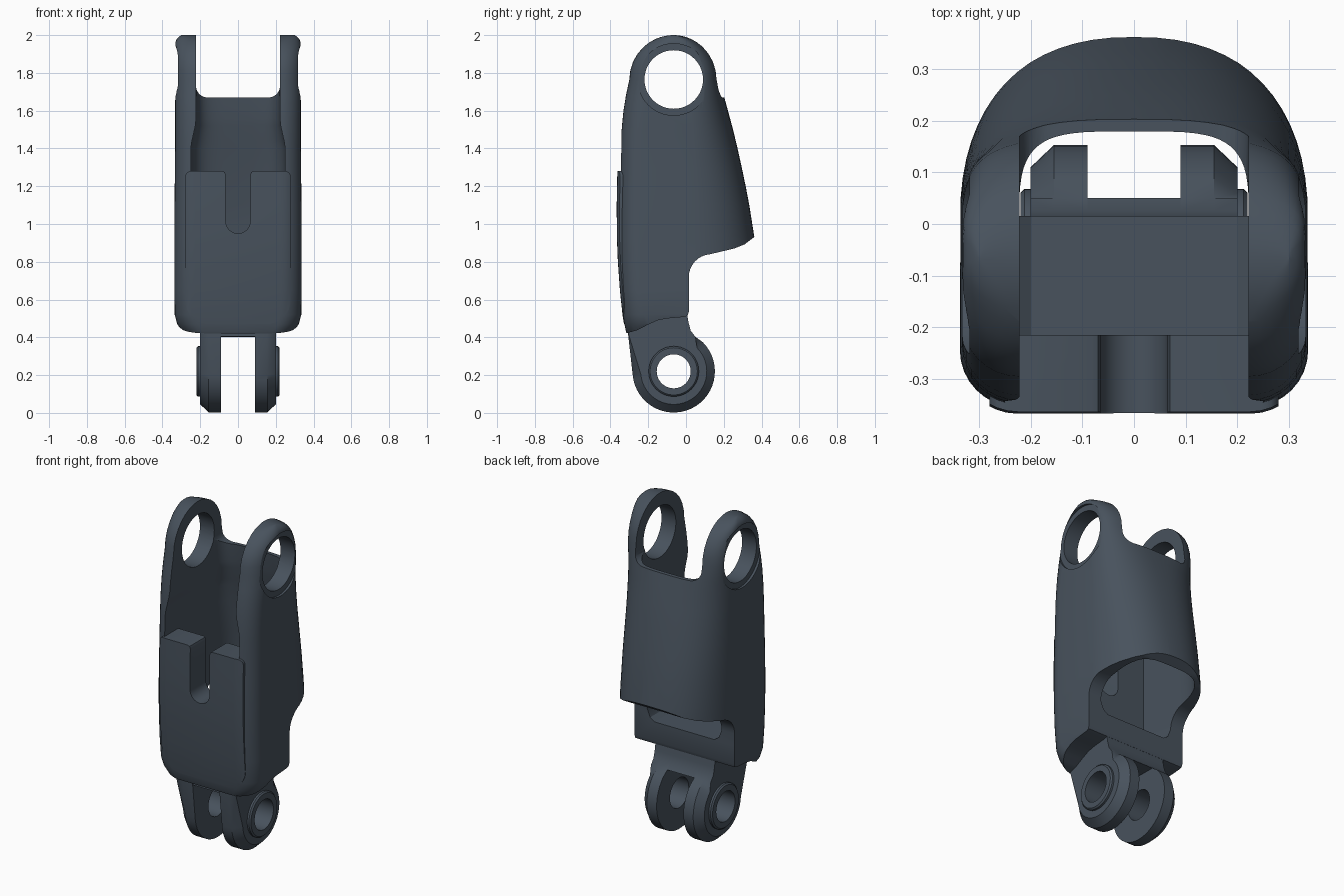
import bpy, bmesh
from math import sin, cos, pi, radians

if "Cube" in bpy.data.objects:
    bpy.data.objects.remove(bpy.data.objects["Cube"])

mat = bpy.data.materials.new("slate")
mat.diffuse_color = (0.065, 0.085, 0.11, 1)
mat.use_nodes = True
mat.node_tree.nodes["Principled BSDF"].inputs["Base Color"].default_value = mat.diffuse_color


def loft(name, rings):
    """Closed solid skinned through rings with equal point counts."""
    bm = bmesh.new()
    vs = [[bm.verts.new(p) for p in ring] for ring in rings]
    n = len(vs[0])
    for a, b in zip(vs, vs[1:]):
        for i in range(n):
            j = (i + 1) % n
            bm.faces.new((a[i], a[j], b[j], b[i]))
    bm.faces.new(vs[0])
    bm.faces.new(vs[-1])
    bmesh.ops.recalc_face_normals(bm, faces=bm.faces)
    me = bpy.data.meshes.new(name)
    bm.to_mesh(me)
    bm.free()
    ob = bpy.data.objects.new(name, me)
    bpy.context.collection.objects.link(ob)
    me.materials.append(mat)
    return ob


def prism(name, pts, axis, a, b):
    """Extrude a 2D profile along X (profile is y,z) or Y (profile is x,z)."""
    put = (lambda p, t: (t, p[0], p[1])) if axis == 'X' else (lambda p, t: (p[0], t, p[1]))
    return loft(name, [[put(p, t) for p in pts] for t in (a, b)])


def arc(cx, cy, r, a0, a1, n):
    return [(cx + r * cos(radians(a0 + (a1 - a0) * i / n)),
             cy + r * sin(radians(a0 + (a1 - a0) * i / n))) for i in range(n + 1)]


def circle(cx, cy, r, n=48):
    return arc(cx, cy, r, 0, 360, n)[:-1]


def mirrored(half):
    """Complete an outline whose first and last points may lie on x = 0."""
    return half + [(-x, y) for x, y in reversed(half) if x > 1e-6]


def section(z, w, yf, yb, y0, n):
    """Horizontal section: rounded front corners, superellipse back."""
    r = min(0.11, 0.9 * (y0 - yf))
    half = [(0, yf)] + arc(w - r, yf + r, r, -90, 0, 8)
    for i in range(1, 17):
        t = pi / 2 * i / 16
        x = 0 if i == 16 else w * cos(t) ** (2 / n)
        half.append((x, y0 + (yb - y0) * sin(t) ** (2 / n)))
    return [(x, y, z) for x, y in mirrored(half)]


def boolean(ob, cutter, op='DIFFERENCE'):
    m = ob.modifiers.new("cut", 'BOOLEAN')
    m.object, m.operation, m.solver = cutter, op, 'EXACT'
    bpy.context.view_layer.objects.active = ob
    bpy.ops.object.modifier_apply(modifier=m.name)
    bpy.data.objects.remove(cutter)


def smooth(ob):
    bpy.ops.object.select_all(action='DESELECT')
    ob.select_set(True)
    bpy.context.view_layer.objects.active = ob
    bpy.ops.object.shade_smooth_by_angle(angle=radians(28))


EAR = (-0.065, 1.765)
PIN = (-0.065, 0.22)

# Outer shell: z, half width, front y, back y, middle y, back squareness
rows = [(.40, .27, -.305, .38, 0, 2.3), (.43, .295, -.318, .38, 0, 2.3),
        (.47, .322, -.326, .38, 0, 2.3), (.52, .335, -.334, .38, 0, 2.3),
        (.65, .337, -.345, .38, 0, 2.3), (.80, .337, -.352, .376, 0, 2.3),
        (.93, .337, -.354, .362, 0, 2.3), (1.1, .336, -.352, .335, 0, 2.3),
        (1.2, .335, -.350, .316, 0, 2.3), (1.3, .334, -.348, .295, 0, 2.3),
        (1.4, .333, -.346, .273, 0, 2.3), (1.5, .333, -.341, .249, 0, 2.35),
        (1.6, .333, -.331, .222, 0, 2.5), (1.68, .333, -.318, .200, -.015, 3)]
for a in (0, 12, 24, 36, 48, 58, 66, 73, 79, 84, 88):
    s, c = sin(radians(a)), cos(radians(a))
    w = .333 - .033 * max(0, (s - .75) / .25) ** 3
    rows.append((EAR[1] + .235 * s, w, EAR[0] - .235 * c,
                 EAR[0] + .238 * c, -.035 - .03 * s if a < 60 else EAR[0], 4))
shell = loft("finger_shell", [section(*r) for r in rows])

# Stepped lower edge of the shell
under = [(-.6, .30), (-.6, .40), (-.32, .42), (-.26, .437), (-.2, .468), (-.15, .49),
         (-.1, .5), (-.01, .508), (.008, .515), (.015, .535)]
under += arc(.135, .72, .12, 180, 95, 8)
under += [(.2, .857), (.26, .872), (.31, .892), (.36, .93), (.6, 1.1), (.6, .30)]
boolean(shell, prism("under_cut", under, 'X', -.6, .6))

# Hollow inside, open at the front and at the rear foot
inner = [(.65, .20, .33), (.67, .23, .33), (.72, .25, .325), (.93, .25, .315),
         (1.1, .25, .288), (1.3, .25, .248), (1.40, .25, .226), (1.44, .244, .217),
         (1.52, .226, .2), (1.56, .222, .192), (1.75, .222, .17)]
boolean(shell, loft("hollow", [section(z, w, -.6, yb, 0, 4) for z, w, yb in inner]))

# Gap between the two ears, with rounded lower corners
gap = mirrored([(0, 1.67)] + arc(.162, 1.73, .06, -90, 0, 8) + [(.222, 2.3)])
boolean(shell, prism("ear_gap", gap, 'Y', -.7, .7))

# Ear bores and their shallow counterbores
boolean(shell, prism("ear_bore", circle(*EAR, .155), 'X', -.6, .6))
for s in (1, -1):
    boolean(shell, prism("ear_recess", circle(*EAR, .19), 'X', s * .318, s * .6))
smooth(shell)

# Raised front plate with a slot at the top, following the shell curve
skin = [(z, w, yf - .015 * min(1, max(.15, (z - .45) / .6)), .2, 0, n)
        for z, w, yf, yb, y0, n in rows if z < 1.45]
plate = loft("front_plate", [section(*r) for r in skin])
outline = arc(0, 1.015, .065, -90, 0, 8) + [(.065, 1.262), (.07, 1.275), (.083, 1.28)]
outline += arc(.25, 1.25, .03, 90, 0, 5) + arc(.15, .60, .13, 0, -90, 10)
boolean(plate, prism("plate_outline", mirrored(outline), 'Y', -.6, -.215), 'INTERSECT')
smooth(plate)

# Fork prongs with chamfered outer rims and raised pin bosses
def prong_profile(r):
    return arc(*PIN, r, 45, -175, 30) + [(-.308, .43), (-.3, .56), (0, .56),
                                         (.013, .48), (.025, .435), (.05, .402)]


for s, side in ((1, "right"), (-1, "left")):
    prong = loft("fork_prong_" + side,
                 [[(s * x, y, z) for y, z in prong_profile(r)]
                  for x, r in ((.09, .218), (.155, .218), (.2, .175))])
    boss = loft("boss", [[(s * x, y, z) for y, z in circle(*PIN, r)]
                         for x, r in ((.17, .133), (.212, .133), (.22, .125))])
    boolean(prong, boss, 'UNION')
    boolean(prong, prism("pin_bore", circle(*PIN, .09), 'X', -.6, .6))
    smooth(prong)

# Web joining the prongs under the shell
web = [(-.3, .405), (.05, .402), (.025, .435), (.013, .48), (0, .56), (-.29, .56)]
smooth(prism("fork_web", web, 'X', -.1, .1))
